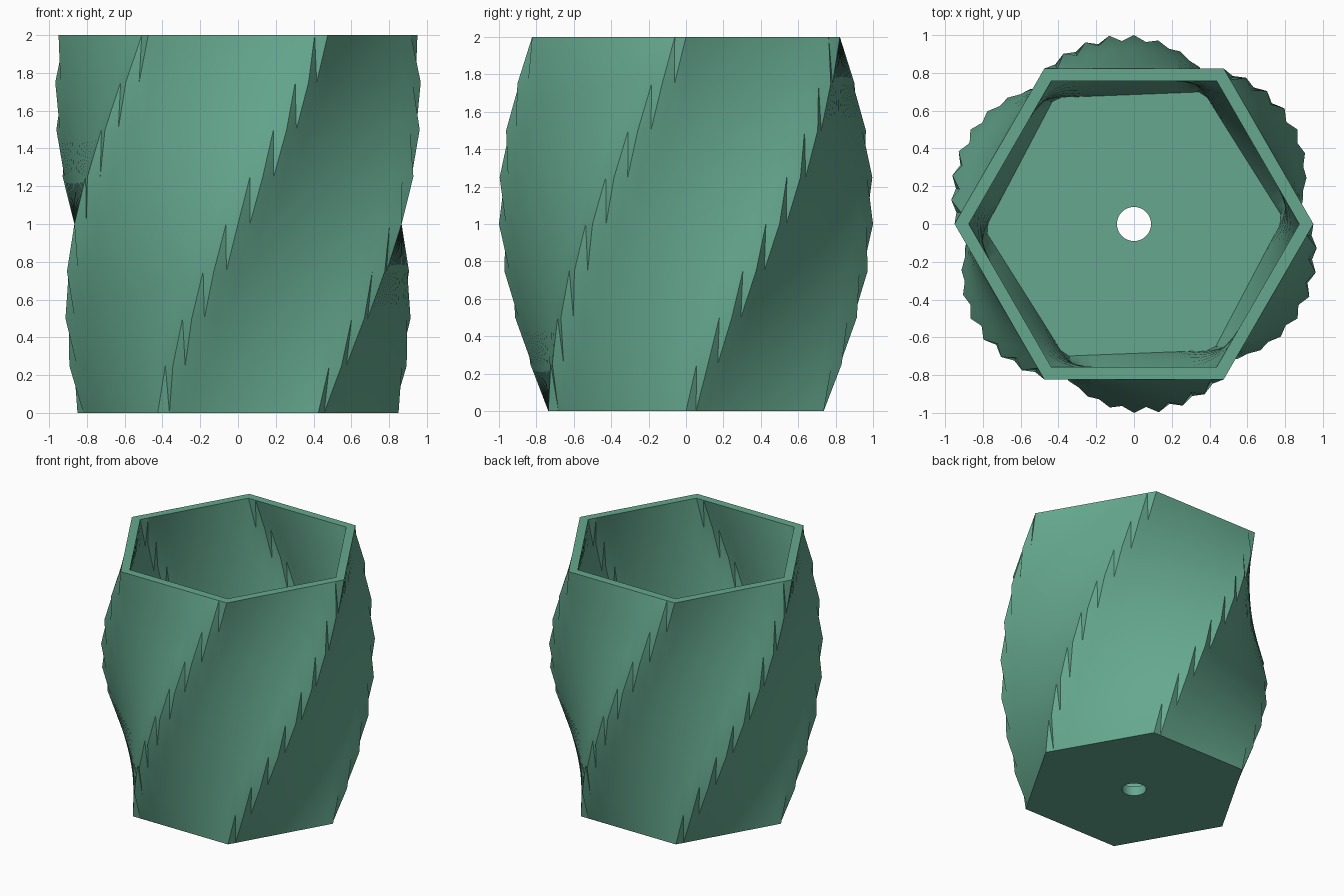
import bpy, bmesh, math

if "Cube" in bpy.data.objects:
    bpy.data.objects.remove(bpy.data.objects["Cube"])

SIDES = 96          # points round each ring
LEVELS = 8          # bands up the wall
HEIGHT = 2.0
WALL = 0.075
HOLE_R = 0.09


def corner_radius(z):
    """Tapered profile with a gentle belly."""
    t = z / HEIGHT
    return 0.85 + 0.10 * t + 0.10 * math.sin(math.pi * t)


def hex_ring(bm, z, inset):
    """Hexagon turned with height, sampled at fixed angles."""
    twist = math.radians(60) * z / HEIGHT
    apothem = (corner_radius(z) - inset) * math.cos(math.pi / 6)
    ring = []
    for i in range(SIDES):
        a = 2 * math.pi * i / SIDES
        local = (a - twist) % (math.pi / 3) - math.pi / 6
        r = apothem / math.cos(local)
        ring.append(bm.verts.new((r * math.cos(a), r * math.sin(a), z)))
    return ring


def round_ring(bm, z):
    return [bm.verts.new((HOLE_R * math.cos(2 * math.pi * i / SIDES),
                          HOLE_R * math.sin(2 * math.pi * i / SIDES), z))
            for i in range(SIDES)]


def bridge(bm, low, high, split=False):
    for i in range(SIDES):
        j = (i + 1) % SIDES
        if split:
            bm.faces.new((low[i], low[j], high[j]))
            bm.faces.new((low[i], high[j], high[i]))
        else:
            bm.faces.new((low[i], low[j], high[j], high[i]))


bm = bmesh.new()

# Outer wall
outer = [hex_ring(bm, HEIGHT * k / LEVELS, 0) for k in range(LEVELS + 1)]
for a, b in zip(outer, outer[1:]):
    bridge(bm, a, b, True)

# Inner wall, from the floor to the rim
inner = [hex_ring(bm, WALL + (HEIGHT - WALL) * k / LEVELS, WALL)
         for k in range(LEVELS + 1)]
for a, b in zip(inner, inner[1:]):
    bridge(bm, a, b, True)

# Rim, underside, floor and drain hole
hole_low, hole_high = round_ring(bm, 0), round_ring(bm, WALL)
bridge(bm, outer[-1], inner[-1])
bridge(bm, hole_low, outer[0])
bridge(bm, inner[0], hole_high)
bridge(bm, hole_low, hole_high)

bmesh.ops.recalc_face_normals(bm, faces=bm.faces[:])
mesh = bpy.data.meshes.new("twisted_planter")
bm.to_mesh(mesh)
bm.free()

green = bpy.data.materials.new("sea_green")
green.diffuse_color = (0.13, 0.39, 0.275, 1)
green.use_nodes = True
green.node_tree.nodes["Principled BSDF"].inputs["Base Color"].default_value = green.diffuse_color
mesh.materials.append(green)

planter = bpy.data.objects.new("twisted_planter", mesh)
bpy.context.collection.objects.link(planter)
bpy.context.view_layer.objects.active = planter
planter.select_set(True)
bpy.ops.object.shade_smooth_by_angle(angle=math.radians(30))
